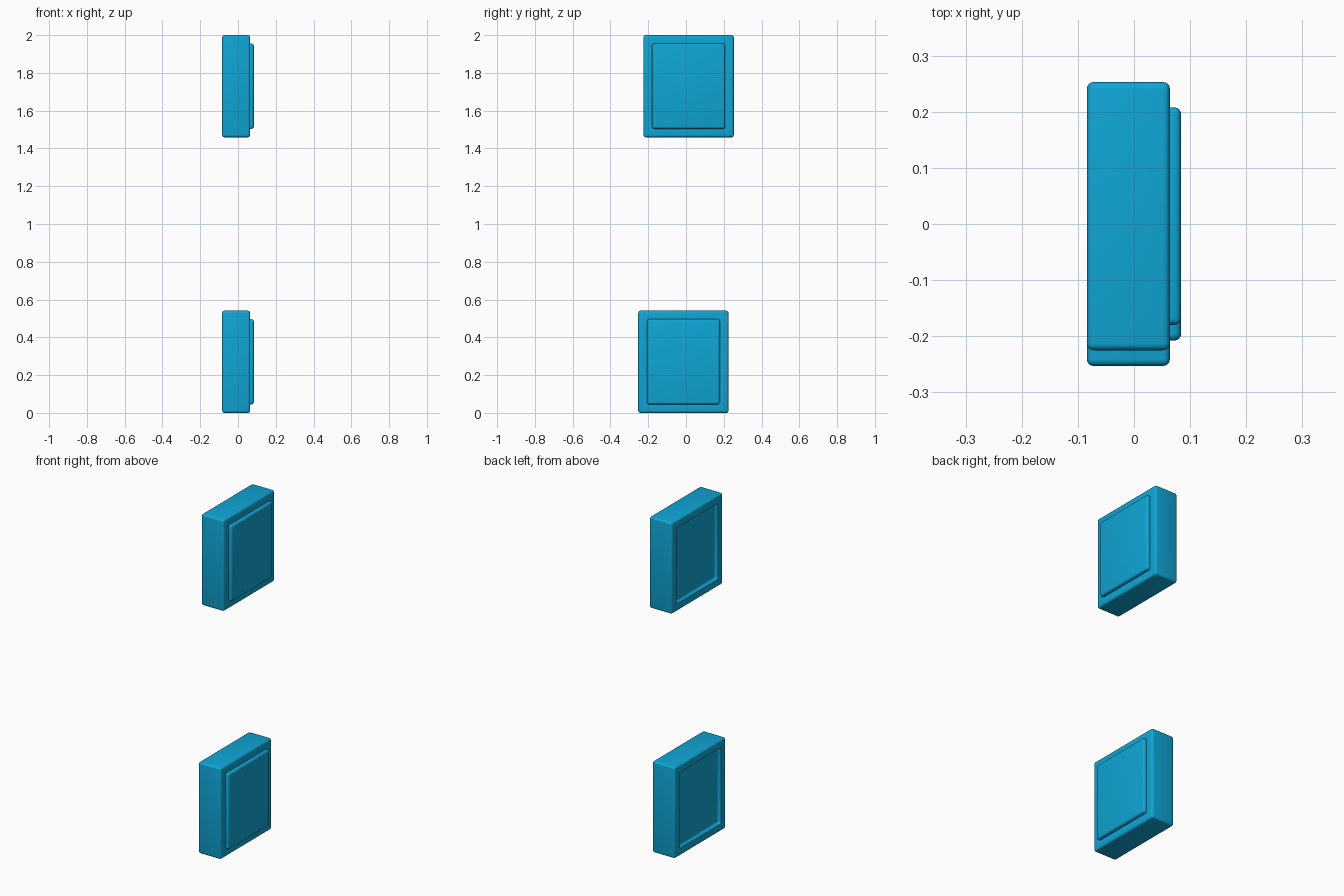
import bpy, bmesh
from mathutils import Vector

if "Cube" in bpy.data.objects:
    bpy.data.objects.remove(bpy.data.objects["Cube"])

SIZE = Vector((0.148, 0.478, 0.541))
MARGIN, DEPTH, RADIUS = 0.064, 0.02, 0.012

blue = bpy.data.materials.new("blue_plastic")
blue.diffuse_color = (0.005, 0.38, 0.67, 1)
blue.use_nodes = True
blue.node_tree.nodes["Principled BSDF"].inputs["Base Color"].default_value = blue.diffuse_color


def make_panel(name, centre):
    bm = bmesh.new()
    bmesh.ops.create_cube(bm, size=1)
    bmesh.ops.scale(bm, vec=SIZE, verts=bm.verts)
    rounded = set(bm.edges)
    # raised panel on the right side, matching recess on the left side
    for sign in (1, -1):
        bm.normal_update()
        face = next(f for f in bm.faces if f.normal.x * sign > 0.9)
        bmesh.ops.inset_individual(bm, faces=[face], thickness=MARGIN)
        base_verts = set(face.verts)
        out = bmesh.ops.extrude_discrete_faces(bm, faces=[face])
        cap = out["faces"][0]
        bmesh.ops.translate(bm, vec=(DEPTH, 0, 0), verts=cap.verts)
        rounded |= set(cap.edges)
        rounded |= {e for v in cap.verts for e in v.link_edges}
    # soften outer and panel edges, leaving the panel base line sharp
    bmesh.ops.bevel(bm, geom=[e for e in rounded if e.is_valid], offset=RADIUS,
                    offset_type='OFFSET', segments=4, profile=0.5,
                    affect='EDGES', clamp_overlap=True)
    bmesh.ops.recalc_face_normals(bm, faces=bm.faces)
    mesh = bpy.data.meshes.new(name)
    bm.to_mesh(mesh)
    bm.free()
    obj = bpy.data.objects.new(name, mesh)
    obj.location = centre
    mesh.materials.append(blue)
    bpy.context.collection.objects.link(obj)
    bpy.ops.object.select_all(action='DESELECT')
    obj.select_set(True)
    bpy.context.view_layer.objects.active = obj
    bpy.ops.object.shade_smooth_by_angle(angle=0.6)


# two identical blocks, slightly staggered in depth
make_panel("lower_block", (-0.01, -0.014, SIZE.z / 2))
make_panel("upper_block", (-0.01, 0.014, 2 - SIZE.z / 2))
